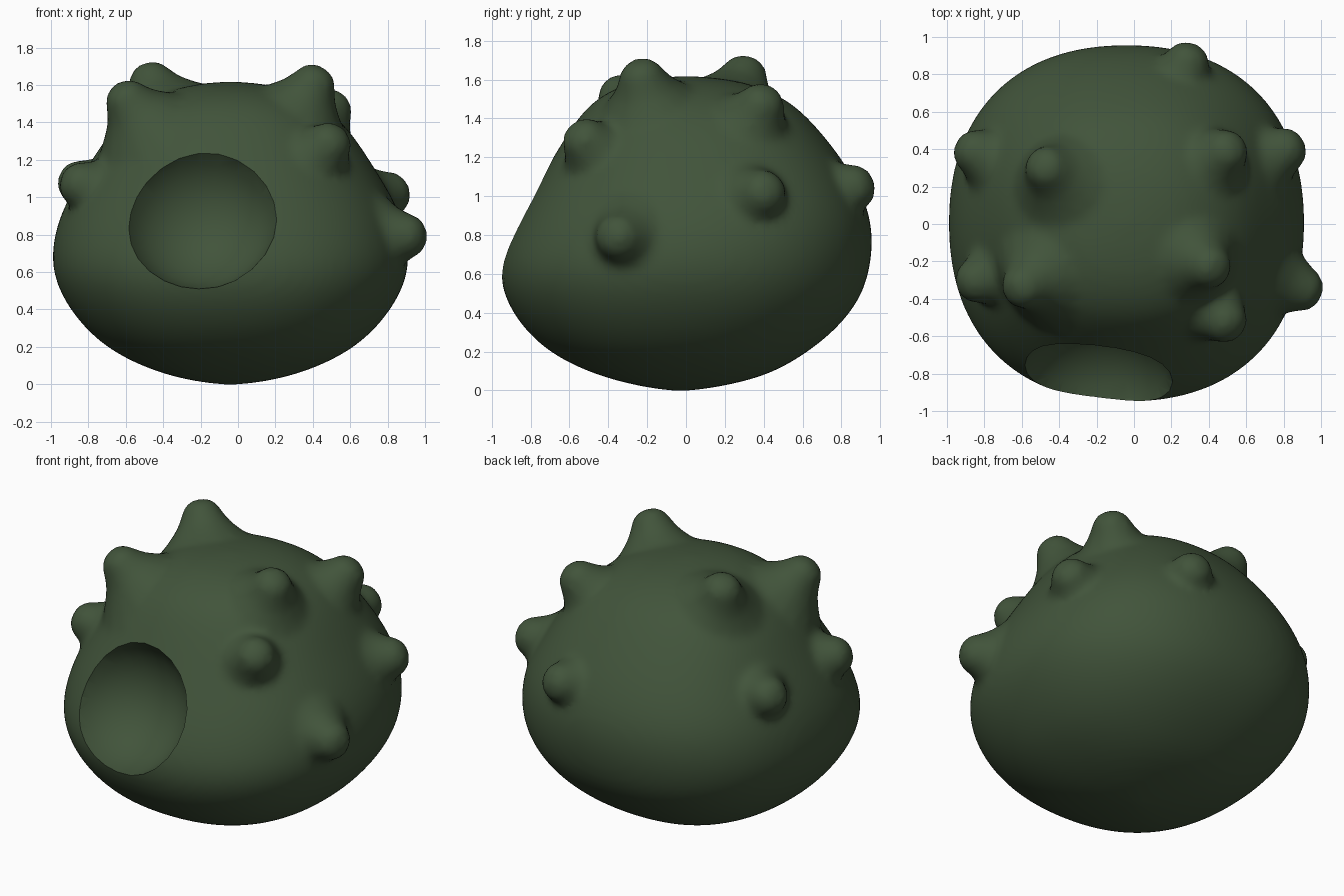
import bpy, bmesh, math
from mathutils import Vector, Matrix

if "Cube" in bpy.data.objects:
    bpy.data.objects.remove(bpy.data.objects["Cube"])

green = bpy.data.materials.new("dark_green")
green.diffuse_color = (0.053, 0.088, 0.043, 1)
green.use_nodes = True
green.node_tree.nodes["Principled BSDF"].inputs["Base Color"].default_value = green.diffuse_color


def loft(name, rings, start, end, seg, power=2.0):
    """Skin rounded rings (centre x, y, z, radius x, radius y), closed by two poles."""
    bm = bmesh.new()
    loops = []
    for cx, cy, z, rx, ry in rings:
        loop = []
        for i in range(seg):
            c, s = math.cos(2 * math.pi * i / seg), math.sin(2 * math.pi * i / seg)
            k = (abs(c) ** power + abs(s) ** power) ** (-1 / power)
            loop.append(bm.verts.new((cx + rx * c * k, cy + ry * s * k, z)))
        loops.append(loop)
    a, b = bm.verts.new(start), bm.verts.new(end)
    for i in range(seg):
        j = (i + 1) % seg
        bm.faces.new((a, loops[0][j], loops[0][i]))
        bm.faces.new((b, loops[-1][i], loops[-1][j]))
        for lo, hi in zip(loops, loops[1:]):
            bm.faces.new((lo[i], lo[j], hi[j], hi[i]))
    bmesh.ops.recalc_face_normals(bm, faces=bm.faces)
    me = bpy.data.meshes.new(name)
    bm.to_mesh(me)
    bm.free()
    ob = bpy.data.objects.new(name, me)
    bpy.context.collection.objects.link(ob)
    me.materials.append(green)
    return ob


def apply_all(ob):
    bpy.ops.object.select_all(action='DESELECT')
    ob.select_set(True)
    bpy.context.view_layer.objects.active = ob
    for name in [m.name for m in ob.modifiers]:
        bpy.ops.object.modifier_apply(modifier=name)


# Lumpy body: z, half width, front y, back y
profile = [(.025, .23, -.24, .19), (.08, .43, -.46, .42), (.18, .64, -.68, .6),
           (.31, .79, -.83, .77), (.47, .905, -.935, .9), (.63, .96, -.965, .95),
           (.8, .945, -.91, .965), (.97, .885, -.82, .93), (1.17, .76, -.7, .82),
           (1.37, .63, -.58, .66), (1.5, .48, -.47, .52), (1.59, .28, -.28, .3)]
body = loft("body", [(-.04, (f + b) / 2, z, r, (b - f) / 2) for z, r, f, b in profile],
            (-.04, -.03, -.005), (-.04, 0, 1.62), 24, 2.33)
body.data.transform(Matrix.Translation((-.04, 0, .8)) @ Matrix.Scale(1.005, 4)
                    @ Matrix.Translation((.04, 0, -.8)))
body.modifiers.new("round", 'SUBSURF').levels = 2
apply_all(body)

# Blunt flaring bumps, placed by tip position and pointing away from the core
tips = [(-.51, .33, 1.71), (-.65, -.37, 1.6), (.45, -.25, 1.695), (.55, .43, 1.55),
        (.55, -.58, 1.35), (.905, .44, 1.05), (1.005, -.385, .8), (-.945, .43, 1.12),
        (-.94, -.34, 1.11), (.32, .96, 1.08)]
shape = [(-.38, .4), (-.29, .29), (-.22, .215), (-.16, .16), (-.1, .125), (-.045, .1),
         (-.012, .06)]
core = Vector((-.04, 0, .72))
bumps = []
for tip in tips:
    bump = loft("bump", [(0, 0, z, r, r) for z, r in shape], (0, 0, -.4), (0, 0, 0), 16)
    aim = (Vector(tip) - core).normalized()
    turn = aim.to_track_quat('Z', 'Y').to_matrix().to_4x4()
    bump.data.transform(Matrix.Translation(tip) @ turn)
    bumps.append(bump)

# Melt the bumps into the body
bpy.ops.object.select_all(action='DESELECT')
for ob in bumps + [body]:
    ob.select_set(True)
bpy.context.view_layer.objects.active = body
bpy.ops.object.join()
remesh = body.modifiers.new("merge", 'REMESH')
remesh.mode = 'VOXEL'
remesh.voxel_size = .024
smooth = body.modifiers.new("melt", 'SMOOTH')
smooth.factor = .5
smooth.iterations = 8

# Round hollow cut into the front
bpy.ops.mesh.primitive_uv_sphere_add(segments=24, ring_count=14, radius=1,
                                     location=(-.21, -.93, .925))
cutter = bpy.context.object
cutter.name = "hollow_cutter"
cutter.scale = (.43, .42, .41)
cutter.rotation_euler = (math.radians(62), 0, 0)
bpy.ops.object.shade_smooth()
cutter.hide_render = True
cutter.data.materials.append(green)
hollow = body.modifiers.new("hollow", 'BOOLEAN')
hollow.operation = 'DIFFERENCE'
hollow.solver = 'EXACT'
hollow.object = cutter
apply_all(body)
bpy.data.objects.remove(cutter)
body.data.materials.clear()
body.data.materials.append(green)
bpy.ops.object.shade_smooth_by_angle(angle=math.radians(40))
